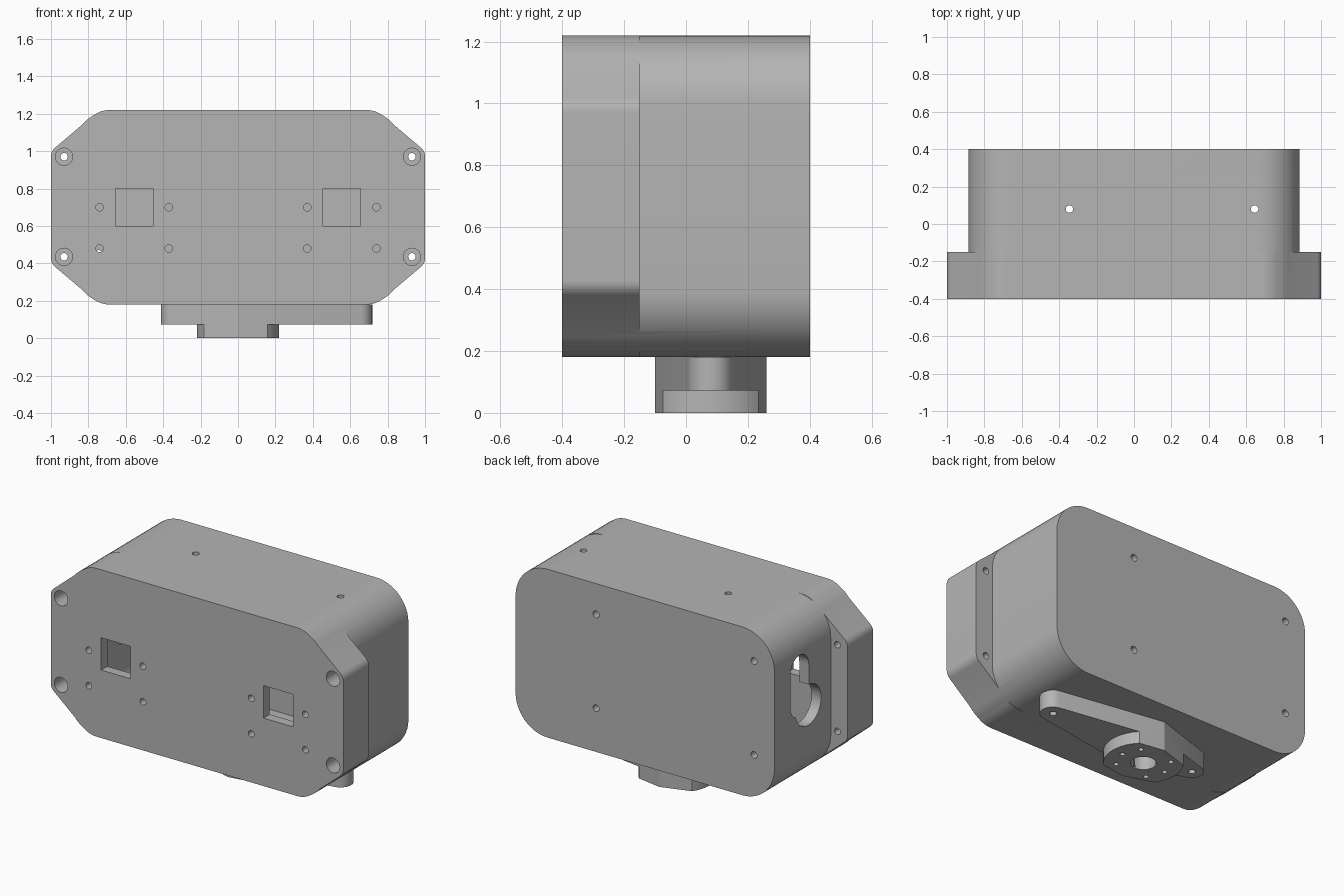
import bpy, bmesh, math
from mathutils import Vector

cube = bpy.data.objects.get("Cube")
if cube:
    bpy.data.objects.remove(cube, do_unlink=True)

grey = bpy.data.materials.new("plain grey")
grey.use_nodes = True
COLOUR = (0.46, 0.46, 0.46, 1)
grey.diffuse_color = COLOUR
grey.node_tree.nodes["Principled BSDF"].inputs["Base Color"].default_value = COLOUR


def circle(u, v, r, n=32):
    return [(u + r * math.cos(math.tau * i / n), v + r * math.sin(math.tau * i / n)) for i in range(n)]


def rect(u0, v0, u1, v1):
    return [(u0, v0), (u1, v0), (u1, v1), (u0, v1)]


def rounded(corners, radii, n=12):
    """Round each corner of a convex outline with its own radius."""
    out = []
    for i, p in enumerate(corners):
        p = Vector(p)
        a = (Vector(corners[i - 1]) - p).normalized()
        b = (Vector(corners[(i + 1) % len(corners)]) - p).normalized()
        half = a.angle(b) / 2
        centre = p + (a + b).normalized() * radii[i] / math.sin(half)
        start = p + a * radii[i] / math.tan(half) - centre
        end = p + b * radii[i] / math.tan(half) - centre
        for k in range(n + 1):
            t = k / n
            sweep = math.pi - 2 * half
            d = (start * math.sin((1 - t) * sweep) + end * math.sin(t * sweep)) / math.sin(sweep)
            out.append(tuple(centre + d))
    return out


def hull(points):
    """Convex outline around a set of points."""
    pts = sorted(set(points))

    def half(seq):
        h = []
        for p in seq:
            while len(h) > 1 and ((h[-1][0] - h[-2][0]) * (p[1] - h[-2][1])
                                  - (h[-1][1] - h[-2][1]) * (p[0] - h[-2][0])) <= 1e-9:
                h.pop()
            h.append(p)
        return h[:-1]
    return half(pts) + half(pts[::-1])


def prism(name, outline, axis, t0, t1):
    """Extrude an outline along one axis."""
    place = {"X": lambda p, t: (t, p[0], p[1]),
             "Y": lambda p, t: (p[0], t, p[1]),
             "Z": lambda p, t: (p[0], p[1], t)}[axis]
    bm = bmesh.new()
    low = bm.faces.new([bm.verts.new(place(p, t0)) for p in outline])
    ext = bmesh.ops.extrude_face_region(bm, geom=[low])
    shift = Vector(place((0, 0), t1 - t0))
    bmesh.ops.translate(bm, vec=shift, verts=[v for v in ext["geom"] if isinstance(v, bmesh.types.BMVert)])
    bmesh.ops.recalc_face_normals(bm, faces=bm.faces)
    mesh = bpy.data.meshes.new(name)
    bm.to_mesh(mesh)
    bm.free()
    mesh.materials.append(grey)
    obj = bpy.data.objects.new(name, mesh)
    bpy.context.collection.objects.link(obj)
    return obj


def combine(target, outline, axis, t0, t1, operation="DIFFERENCE"):
    tool = prism("cutter", outline, axis, t0, t1)
    mod = target.modifiers.new("boolean", "BOOLEAN")
    mod.operation, mod.solver, mod.object = operation, "EXACT", tool
    bpy.context.view_layer.objects.active = target
    bpy.ops.object.modifier_apply(modifier=mod.name)
    bpy.data.objects.remove(tool, do_unlink=True)


BOTTOM, TOP = 0.18, 1.22
FRONT, BACK = -0.4, 0.4
AXLE = 0.08

# Housing: rounded box with a wider chamfered front flange
housing = prism("housing", rounded(rect(-0.885, BOTTOM, 0.885, TOP), [0.22] * 4), "Y", FRONT, BACK)
flange = [(-0.74, BOTTOM), (0.74, BOTTOM), (1, 0.4), (1, 1.0), (0.74, TOP), (-0.74, TOP), (-1, 1.0), (-1, 0.4)]
combine(housing, rounded(flange, [0.15, 0.15, 0.06, 0.06] * 2), "Y", FRONT, -0.15, "UNION")

# Hollow interior
combine(housing, rounded(rect(-0.82, 0.25, 0.82, 1.15), [0.16] * 4), "Y", -0.34, 0.33)

# Front windows, flange screw holes and small mounting holes
for side in (-1, 1):
    cx = side * 0.555
    combine(housing, rect(cx - 0.1, 0.6, cx + 0.1, 0.8), "Y", -0.5, -0.3)
    for z in (0.435, 0.97):
        combine(housing, circle(side * 0.93, z, 0.02, 20), "Y", -0.5, 0)
        combine(housing, circle(side * 0.93, z, 0.046), "Y", -0.5, -0.28)
    for x in (0.37, 0.74):
        for z in (0.48, 0.7):
            combine(housing, circle(side * x, z, 0.02, 20), "Y", -0.5, -0.3)

# Back screw holes
for x in (0.335, -0.745):
    for z in (0.45, 1.03):
        combine(housing, circle(x, z, 0.021, 20), "Y", 0.25, 0.5)

# Cable opening in the side wall: a round hole merging into a tall slot
combine(housing, circle(0.07, 0.67, 0.125), "X", -1.1, -0.7)
combine(housing, hull(circle(0.155, 0.92, 0.09) + circle(0.155, 0.72, 0.09)), "X", -1.1, -0.7)

# Arm under the housing, tapering to two round tips
HOLES = (0.645, -0.345)
arm_outline = hull(circle(HOLES[0], AXLE, 0.073) + circle(HOLES[1], AXLE, 0.068)
                   + [(0, AXLE - 0.18), (0, AXLE + 0.18)])
arm = prism("mounting_arm", arm_outline, "Z", 0.073, BOTTOM)

# Round hub trimmed to the arm outline
hub = prism("hub", circle(0, AXLE, 0.22, 64), "Z", 0, 0.073)
combine(hub, arm_outline, "Z", -0.1, 0.2, "INTERSECT")
for part in (hub, arm):
    combine(part, circle(0, AXLE, 0.07), "Z", -0.1, 0.3)
for angle in (0, 45, 135, 180, 225, 315):
    a = math.radians(angle)
    combine(hub, circle(0.15 * math.cos(a), AXLE + 0.15 * math.sin(a), 0.015, 16), "Z", -0.1, 0.06)

# Vertical holes running through the roof, floor and arm
for x in HOLES:
    for part in (housing, arm):
        combine(part, circle(x, AXLE, 0.02, 20), "Z", -0.1, 1.4)

# Smooth the curved walls and keep the edges crisp
bpy.ops.object.select_all(action="DESELECT")
for part in (housing, arm, hub):
    part.select_set(True)
bpy.context.view_layer.objects.active = housing
bpy.ops.object.shade_smooth_by_angle(angle=math.radians(25))
